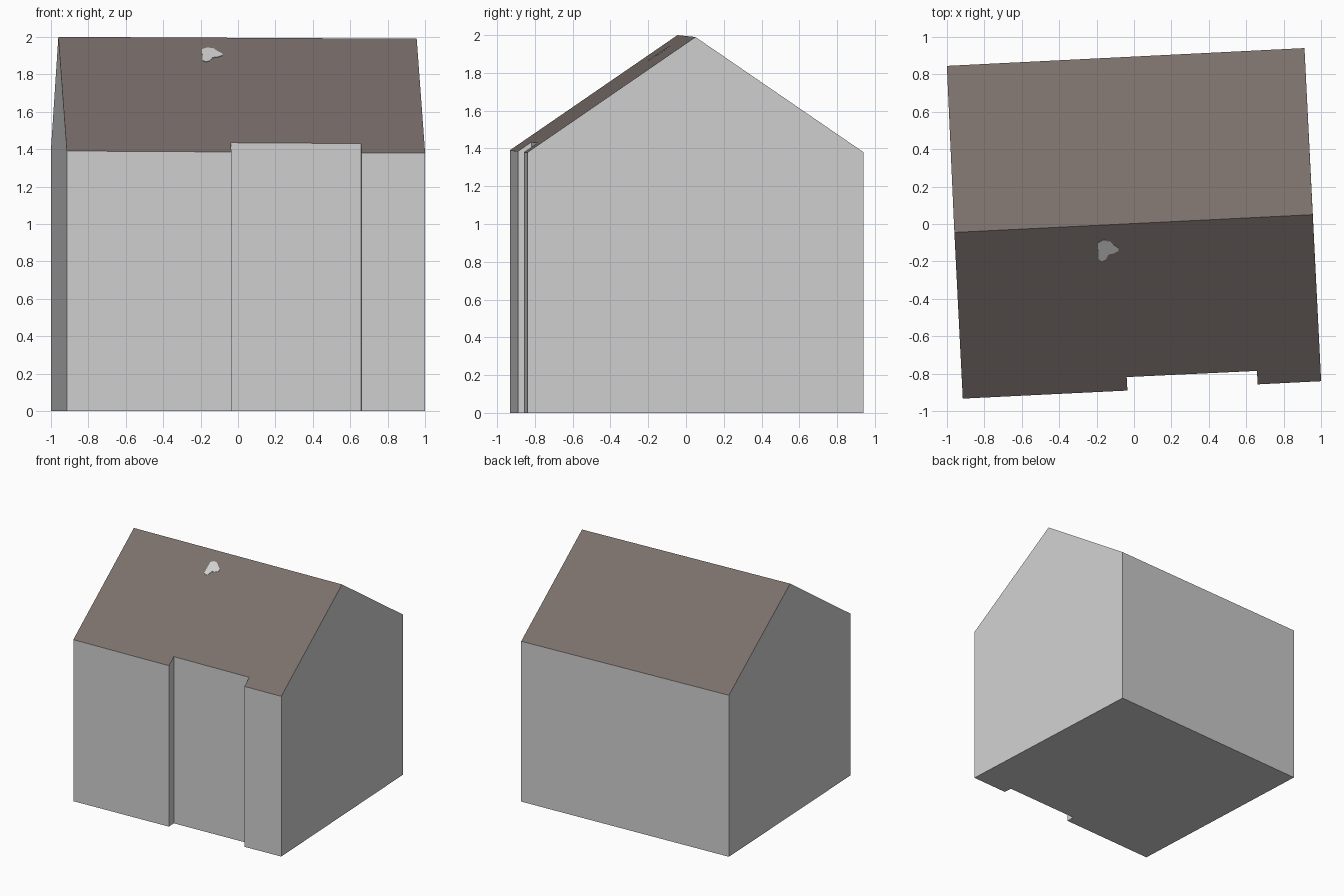
import bpy
from mathutils import Vector

if "Cube" in bpy.data.objects:
    bpy.data.objects.remove(bpy.data.objects["Cube"])


def material(name, color):
    m = bpy.data.materials.new(name)
    m.diffuse_color = (*color, 1)
    m.use_nodes = True
    m.node_tree.nodes["Principled BSDF"].inputs["Base Color"].default_value = m.diffuse_color
    return m


wall_mat = material("pale grey wall", (0.63, 0.63, 0.63))
roof_mat = material("brown grey roof", (0.195, 0.162, 0.150))

# Ridge ends and eave corners define the two roof planes
RIDGE_L, RIDGE_R = Vector((-0.96, -0.045, 2.0)), Vector((0.955, 0.05, 1.99))
EAVE_FL, EAVE_BL = Vector((-0.915, -0.933, 1.39)), Vector((-1.0, 0.845, 1.39))
FRONT_N = (RIDGE_R - RIDGE_L).cross(RIDGE_L - EAVE_FL).normalized()
BACK_N = (RIDGE_R - RIDGE_L).cross(EAVE_BL - RIDGE_L).normalized()


def roof_point(p, n):
    """Lift a plan point onto a roof plane."""
    z = RIDGE_L.z - (n.x * (p[0] - RIDGE_L.x) + n.y * (p[1] - RIDGE_L.y)) / n.z
    return Vector((p[0], p[1], z))


def add_object(name, verts, faces, mats):
    me = bpy.data.meshes.new(name)
    me.from_pydata([tuple(v) for v in verts], [], faces)
    for m in mats:
        me.materials.append(m)
    ob = bpy.data.objects.new(name, me)
    bpy.context.collection.objects.link(ob)
    return ob


# House body: slightly turned plan with a shallow recess in the front
front = [(-0.915, -0.933), (-0.035, -0.890), (-0.039, -0.818),
         (0.657, -0.785), (0.661, -0.857), (1.0, -0.84)]
back = [(0.911, 0.94), (-1.0, 0.845)]
plan = front + back
n, nf = len(plan), len(front)
verts = [Vector((x, y, 0)) for x, y in plan]
verts += [roof_point(p, FRONT_N) for p in front]
verts += [roof_point(p, BACK_N) for p in back]
verts += [RIDGE_R, RIDGE_L]
rr, rl = 2 * n, 2 * n + 1
faces = [list(reversed(range(n)))]
for i in range(n):
    j = (i + 1) % n
    top = [n + j, n + i]
    if i == nf - 1:
        top = [n + j, rr, n + i]      # right gable
    elif i == n - 1:
        top = [n + j, rl, n + i]      # left gable
    faces.append([i, j] + top)
faces.append(list(range(n, n + nf)) + [rr, rl])
faces.append([rr, n + nf, n + nf + 1, rl])
house = add_object("house_body", verts, faces, [wall_mat, roof_mat])
for p in house.data.polygons[-2:]:
    p.material_index = 1

# Small pale patch lying on the front roof slope
outline = [(-0.192, -0.10), (-0.165, -0.085), (-0.13, -0.09), (-0.112, -0.108),
           (-0.082, -0.128), (-0.084, -0.143), (-0.108, -0.156),
           (-0.137, -0.162), (-0.15, -0.188), (-0.172, -0.197), (-0.19, -0.187)]
k = len(outline)
low = [roof_point(p, FRONT_N) for p in reversed(outline)]
low.reverse()
high = [v + FRONT_N * 0.003 for v in low]
sides = [[i, i + k, (i + 1) % k + k, (i + 1) % k] for i in range(k)]
add_object("roof_patch", low + high,
           [list(range(k)), list(reversed(range(k, 2 * k)))] + sides, [wall_mat])
